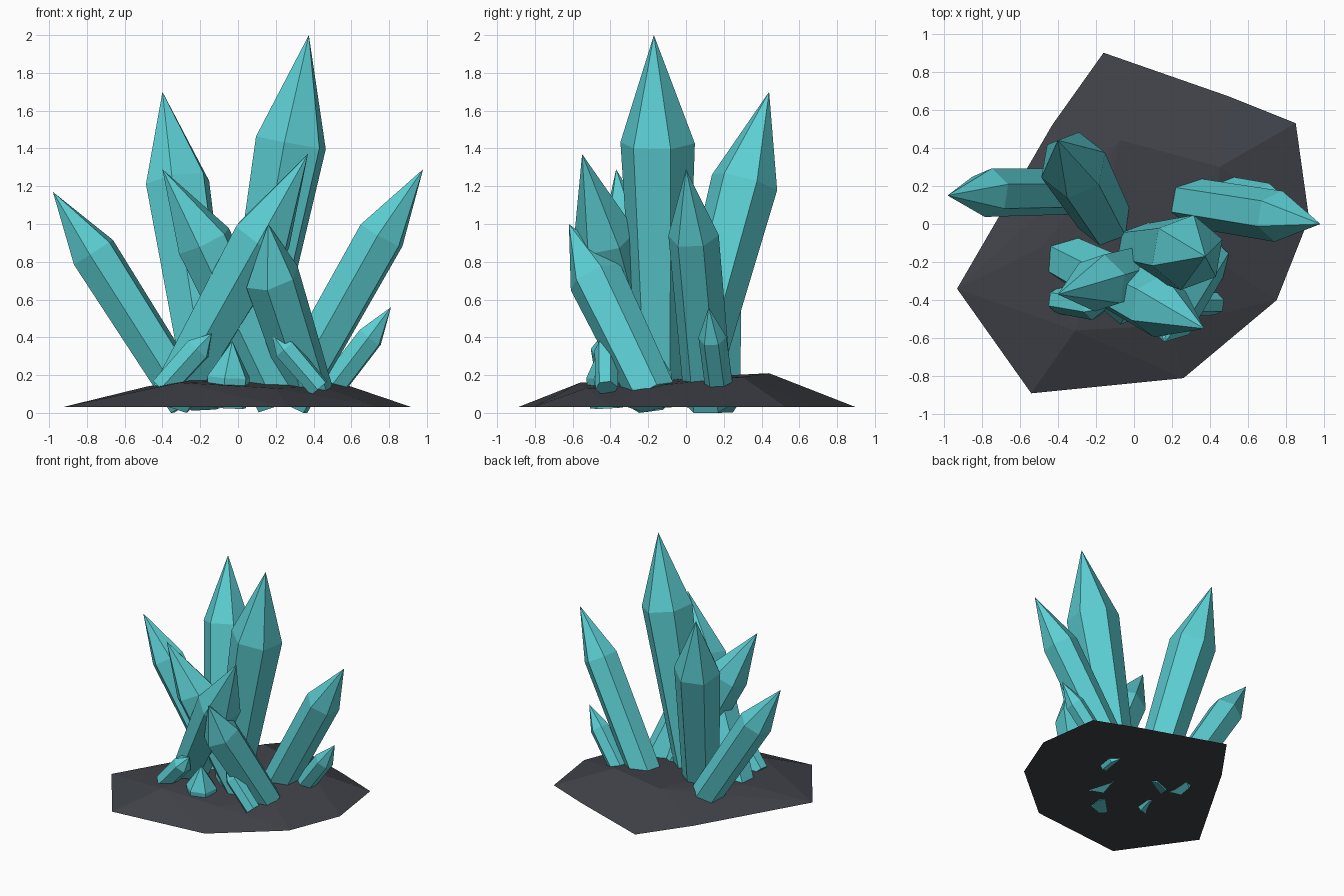
import bpy, bmesh
from math import cos, sin, radians
from mathutils import Vector

if "Cube" in bpy.data.objects:
    bpy.data.objects.remove(bpy.data.objects["Cube"])


def make_material(name, rgb):
    mat = bpy.data.materials.new(name)
    mat.use_nodes = True
    mat.diffuse_color = (*rgb, 1)
    bsdf = mat.node_tree.nodes["Principled BSDF"]
    bsdf.inputs["Base Color"].default_value = (*rgb, 1)
    bsdf.inputs["Roughness"].default_value = 0.6
    return mat


def finish(bm, name, mat):
    bmesh.ops.recalc_face_normals(bm, faces=bm.faces)
    mesh = bpy.data.meshes.new(name)
    bm.to_mesh(mesh)
    bm.free()
    mesh.materials.append(mat)
    obj = bpy.data.objects.new(name, mesh)
    bpy.context.collection.objects.link(obj)
    return obj


teal = make_material("teal crystal", (0.107, 0.62, 0.65))
slate = make_material("dark slate", (0.05, 0.054, 0.066))


def crystal(name, base, shoulder, tip, r_base, r_shoulder, phase=20, sides=6):
    """Tapered prism leaning from base to shoulder, closed by a point."""
    base, shoulder = Vector(base), Vector(shoulder)
    axis = (shoulder - base).normalized()
    u = Vector((1, 0, 0))
    u = (u - axis * u.dot(axis)).normalized()
    v = axis.cross(u)
    bm = bmesh.new()
    rings = []
    for centre, r in ((base, r_base), (shoulder, r_shoulder)):
        ring = []
        for i in range(sides):
            a = radians(phase + 360 * i / sides)
            p = centre + r * (u * cos(a) + v * sin(a))
            p.z = max(p.z, 0)
            ring.append(bm.verts.new(p))
        rings.append(ring)
    low, high = rings
    apex = bm.verts.new(tip)
    for i in range(sides):
        j = (i + 1) % sides
        bm.faces.new((low[i], low[j], high[j], high[i]))
        bm.faces.new((high[i], high[j], apex))
    bm.faces.new(low)
    finish(bm, name, teal)


# Rock mound: faceted hull of a ground outline and a raised inner ring
outline = [(-0.16, 0.90), (0.50, 0.67), (0.85, 0.53), (0.92, 0.03), (0.75, -0.40),
           (0.26, -0.81), (-0.54, -0.89), (-0.93, -0.34), (-0.43, 0.52)]
crown = [(-0.07, 0.44, 0.21), (0.45, 0.30, 0.19), (0.45, -0.20, 0.14),
         (0.20, -0.53, 0.13), (-0.31, -0.56, 0.16), (-0.48, -0.12, 0.14)]
bm = bmesh.new()
for x, y in outline:
    bm.verts.new((x, y, 0.03))
for p in crown:
    bm.verts.new(p)
hull = bmesh.ops.convex_hull(bm, input=bm.verts)
bmesh.ops.delete(bm, geom=hull["geom_interior"], context="VERTS")
finish(bm, "rock_base", slate)

# Large crystals
crystal("tall_crystal", (0.02, -0.13, 0.05), (0.28, -0.15, 1.43), (0.375, -0.17, 2.0), 0.13, 0.20)
crystal("back_crystal", (-0.14, 0.0, 0.05), (-0.32, 0.31, 1.22), (-0.40, 0.44, 1.70), 0.14, 0.18)
crystal("right_side_crystal", (-0.26, 0.17, 0.05), (-0.765, 0.165, 0.85), (-0.98, 0.15, 1.17), 0.12, 0.13)
crystal("left_side_crystal", (0.26, 0.12, 0.05), (0.76, 0.04, 0.94), (0.98, 0.0, 1.29), 0.13, 0.135)

# Crossing front crystals
crystal("front_crystal_a", (0.22, -0.19, 0.06), (-0.18, -0.31, 0.91), (-0.40, -0.37, 1.29), 0.13, 0.155)
crystal("front_crystal_b", (-0.36, -0.18, 0.06), (0.13, -0.43, 0.93), (0.37, -0.55, 1.37), 0.13, 0.17)
crystal("front_crystal_c", (0.38, -0.18, 0.10), (0.18, -0.48, 0.72), (0.16, -0.62, 1.0), 0.13, 0.15)

# Small crystals round the foot
crystal("small_left_crystal", (0.47, 0.18, 0.10), (0.70, 0.14, 0.40), (0.81, 0.12, 0.56), 0.075, 0.075)
crystal("small_front_left_crystal", (0.43, -0.42, 0.13), (0.25, -0.42, 0.34), (0.18, -0.42, 0.42), 0.06, 0.065)
crystal("small_front_right_crystal", (-0.40, -0.40, 0.13), (-0.21, -0.43, 0.34), (-0.14, -0.44, 0.42), 0.07, 0.075)
crystal("small_front_middle_crystal", (-0.06, -0.40, 0.03), (-0.05, -0.41, 0.19), (-0.03, -0.44, 0.38), 0.11, 0.12)
